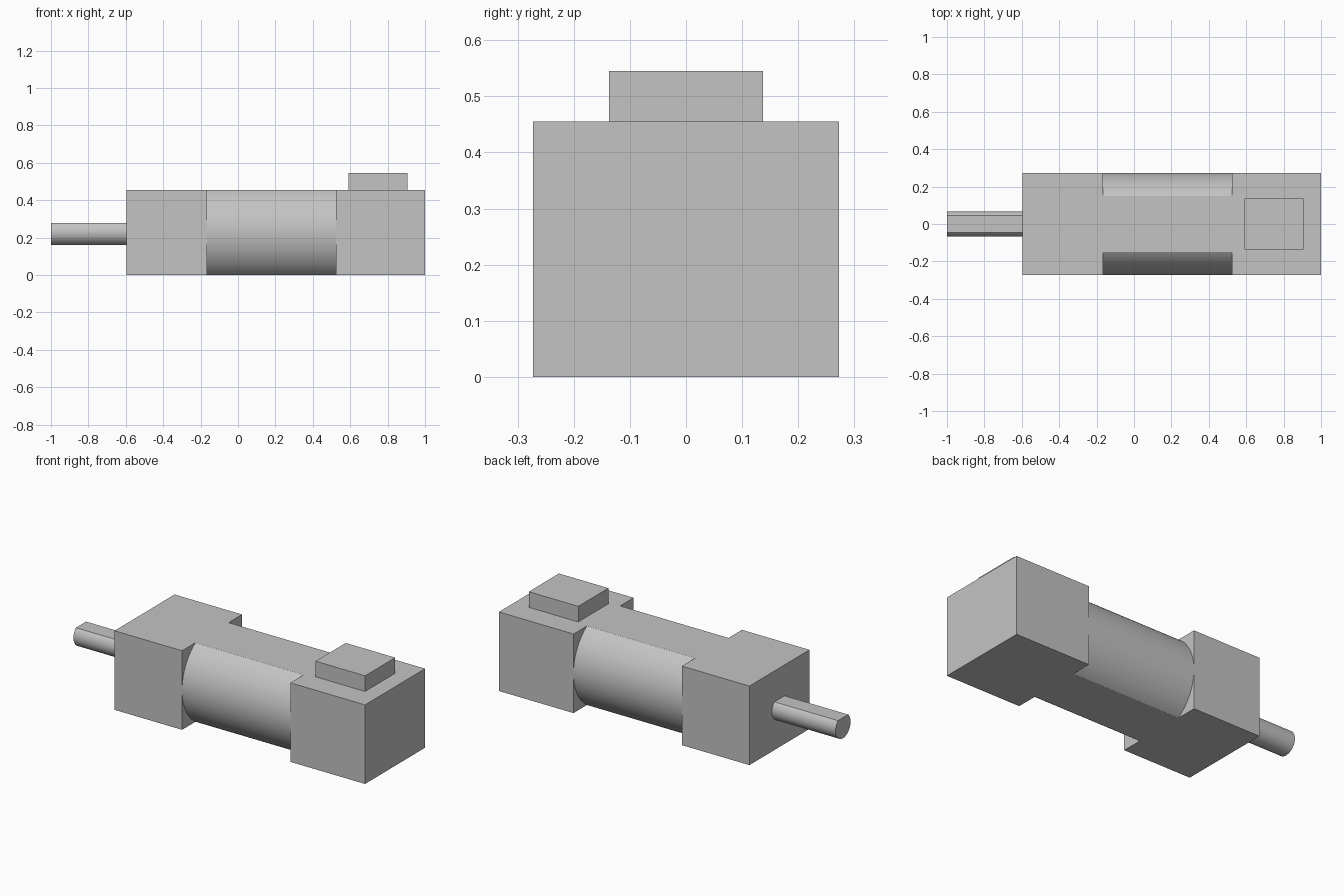
import bpy
import bmesh
import math

default = bpy.data.objects.get("Cube")
if default:
    bpy.data.objects.remove(default, do_unlink=True)

HALF_WIDTH = 0.273
HEIGHT = 0.455
AXIS_Z = HEIGHT / 2
CORE_START, CORE_END = -0.165, 0.525

grey = bpy.data.materials.new("plain grey")
grey.use_nodes = True
colour = (0.55, 0.55, 0.55, 1)
grey.diffuse_color = colour
grey.node_tree.nodes["Principled BSDF"].inputs["Base Color"].default_value = colour


def finish(name, bm):
    bmesh.ops.recalc_face_normals(bm, faces=bm.faces)
    mesh = bpy.data.meshes.new(name)
    bm.to_mesh(mesh)
    bm.free()
    mesh.materials.append(grey)
    obj = bpy.data.objects.new(name, mesh)
    bpy.context.collection.objects.link(obj)
    return obj


def box(name, x0, x1, half_y, z0, z1):
    bm = bmesh.new()
    bmesh.ops.create_cube(bm, size=1)
    for v in bm.verts:
        v.co.x = x0 if v.co.x < 0 else x1
        v.co.y *= 2 * half_y
        v.co.z = z0 if v.co.z < 0 else z1
    return finish(name, bm)


def flatted_rod(name, x0, x1, radius, low, high):
    """Round bar along x, with flats cut at the low and high heights from its axis."""
    a0 = math.asin(max(low / radius, -1))
    a1 = math.asin(min(high / radius, 1))
    steps = 48
    right = [a0 + (a1 - a0) * i / steps for i in range(steps + 1)]
    left = [math.pi - a for a in reversed(right)]
    bm = bmesh.new()
    ring = [bm.verts.new((x0, radius * math.cos(a), AXIS_Z + radius * math.sin(a)))
            for a in right + left]
    bmesh.ops.remove_doubles(bm, verts=ring, dist=1e-5)
    face = bm.faces.new(bm.verts[:])
    end = bmesh.ops.extrude_face_region(bm, geom=[face], use_keep_orig=True)
    moved = [g for g in end["geom"] if isinstance(g, bmesh.types.BMVert)]
    bmesh.ops.translate(bm, verts=moved, vec=(x1 - x0, 0, 0))
    obj = finish(name, bm)
    bpy.ops.object.select_all(action="DESELECT")
    obj.select_set(True)
    bpy.context.view_layer.objects.active = obj
    bpy.ops.object.shade_smooth_by_angle(angle=math.radians(25))
    return obj


# Square end housings
box("shaft_end_housing", -0.595, CORE_START, HALF_WIDTH, 0, HEIGHT)
box("rear_end_housing", CORE_END, 1, HALF_WIDTH, 0, HEIGHT)

# Round barrel with flat top and bottom
flatted_rod("barrel", CORE_START, CORE_END, HALF_WIDTH, -AXIS_Z, AXIS_Z)

# Output shaft with one flat on top
flatted_rod("output_shaft", -1, -0.595, 0.068, -0.068, 0.05)

# Raised connector block
box("connector_block", 0.59, 0.905, 0.137, HEIGHT, 0.545)
